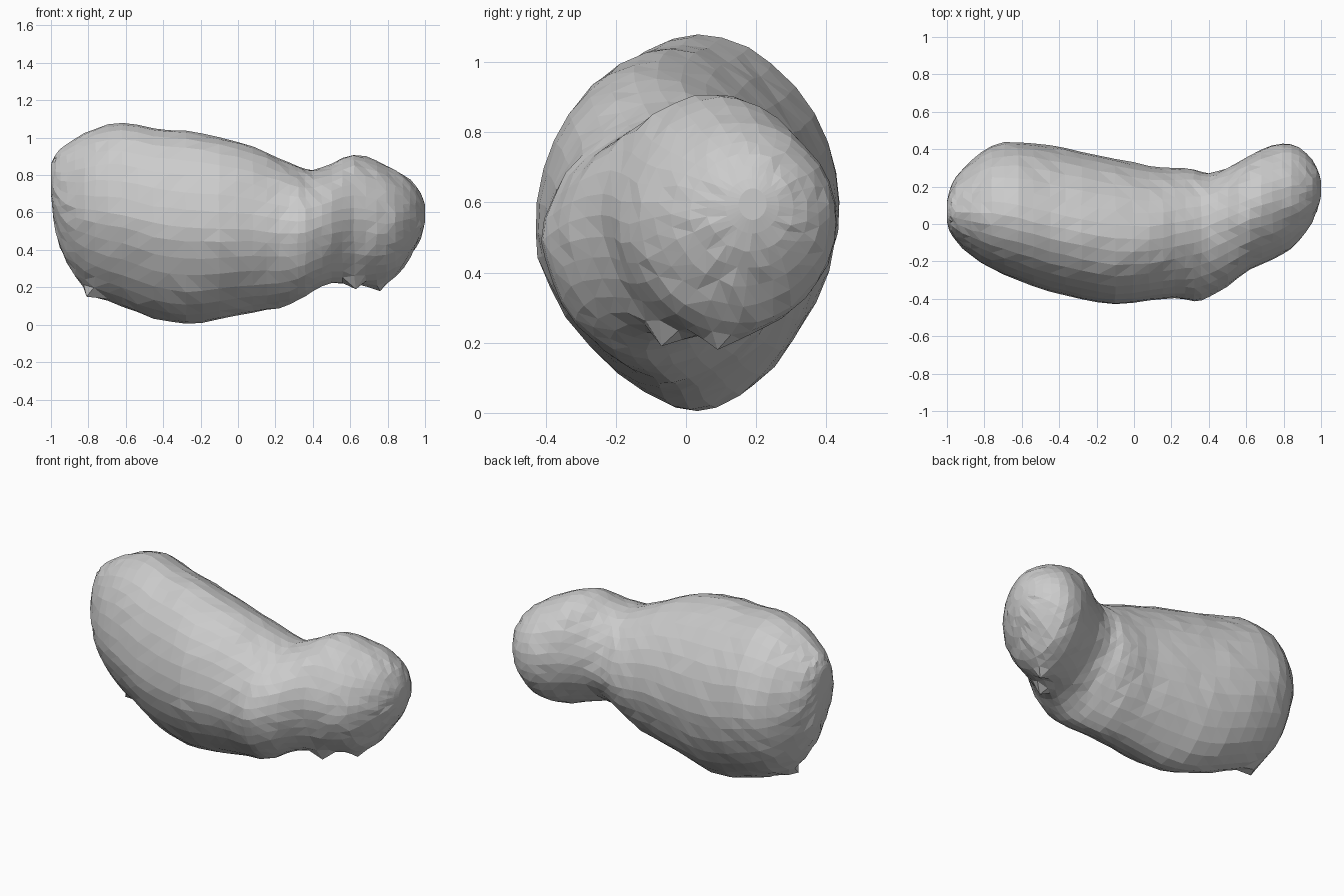
import bpy, bmesh, math, random
from mathutils import Vector

if "Cube" in bpy.data.objects:
    bpy.data.objects.remove(bpy.data.objects["Cube"])

random.seed(4)
# Cross-section stations along the body: x, front y, back y, bottom z, top z
STATIONS = [
    (-1.00, 0.01, 0.12, 0.70, 0.855),
    (-0.985, -0.035, 0.18, 0.57, 0.895),
    (-0.95, -0.09, 0.25, 0.41, 0.935),
    (-0.87, -0.17, 0.34, 0.26, 0.99),
    (-0.76, -0.24, 0.42, 0.165, 1.05),
    (-0.62, -0.30, 0.44, 0.10, 1.078),
    (-0.45, -0.36, 0.42, 0.035, 1.05),
    (-0.28, -0.40, 0.385, 0.003, 1.035),
    (-0.10, -0.43, 0.35, 0.03, 1.00),
    (0.08, -0.41, 0.31, 0.065, 0.95),
    (0.22, -0.395, 0.30, 0.09, 0.89),
    (0.32, -0.41, 0.29, 0.13, 0.845),
    (0.40, -0.39, 0.27, 0.18, 0.83),
    (0.50, -0.335, 0.30, 0.225, 0.86),
    (0.62, -0.24, 0.365, 0.22, 0.91),
    (0.74, -0.19, 0.42, 0.215, 0.875),
    (0.84, -0.13, 0.43, 0.255, 0.83),
    (0.92, -0.04, 0.38, 0.36, 0.775),
    (0.975, 0.06, 0.31, 0.46, 0.705),
    (1.00, 0.15, 0.23, 0.55, 0.64),
]
SEGMENTS = 32
STEPS = 2


def catmull(i, t):
    """Smooth section values between stations i and i+1."""
    last = len(STATIONS) - 1
    p = [Vector(STATIONS[min(max(i + k, 0), last)]) for k in (-1, 0, 1, 2)]
    return 0.5 * (2 * p[1] + (p[2] - p[0]) * t
                  + (2 * p[0] - 5 * p[1] + 4 * p[2] - p[3]) * t ** 2
                  + (3 * p[1] - p[0] - 3 * p[2] + p[3]) * t ** 3)


def spow(v, e):
    return math.copysign(abs(v) ** e, v)


def section(values):
    """Egg-like ring, pointed below; the top leans forward on the large lobe, back at the neck."""
    x, y0, y1, z0, z1 = values
    yc, a, zc, b = (y0 + y1) / 2, (y1 - y0) / 2, (z0 + z1) / 2, (z1 - z0) / 2
    lean = 0.1 / (1 + math.exp((x - 0.2) / 0.06)) - 0.17 * math.exp(-((x - 0.45) / 0.16) ** 2)
    body = 1 / (1 + math.exp((x - 0.45) / 0.08))
    ring = []
    for k in range(SEGMENTS):
        t = math.tau * k / SEGMENTS
        s, c = math.sin(t), math.cos(t)
        e = 2 / (1.93 if s > 0 else 1.9 - 0.22 * body)
        ring.append(Vector((x, yc + a * spow(c, e) - lean * a * s * abs(s), zc + b * spow(s, e))))
    return ring


# Two-lobed body lofted through all sections
bm = bmesh.new()
rings = []
for i in range(len(STATIONS) - 1):
    for j in range(STEPS):
        rings.append([bm.verts.new(p) for p in section(catmull(i, j / STEPS))])
rings.append([bm.verts.new(p) for p in section(STATIONS[-1])])
for r0, r1 in zip(rings, rings[1:]):
    for k in range(SEGMENTS):
        n = (k + 1) % SEGMENTS
        bm.faces.new((r0[k], r0[n], r1[n], r1[k]))
bm.faces.new(rings[0])
bm.faces.new(rings[-1])

# Faint unevenness of the skin, away from the end caps
for ring in rings[2:-2]:
    for v in ring:
        v.co += Vector(random.uniform(-0.004, 0.004) for _ in range(3))

# Small points pulled from the underside, with a soft base
for tip in ((-0.81, 0.05, 0.15), (0.63, -0.07, 0.19), (0.76, 0.09, 0.18)):
    target = Vector(tip)
    peak = min(bm.verts, key=lambda v: (v.co - target).length)
    start = peak.co.copy()
    for v in bm.verts:
        w = max(0.0, 1 - (v.co - start).length / 0.1) ** 1.5
        v.co += (target - start) * w

bmesh.ops.recalc_face_normals(bm, faces=bm.faces)
bmesh.ops.triangulate(bm, faces=bm.faces)
mesh = bpy.data.meshes.new("lumpy_body")
bm.to_mesh(mesh)
bm.free()
body = bpy.data.objects.new("lumpy_body", mesh)
bpy.context.collection.objects.link(body)
